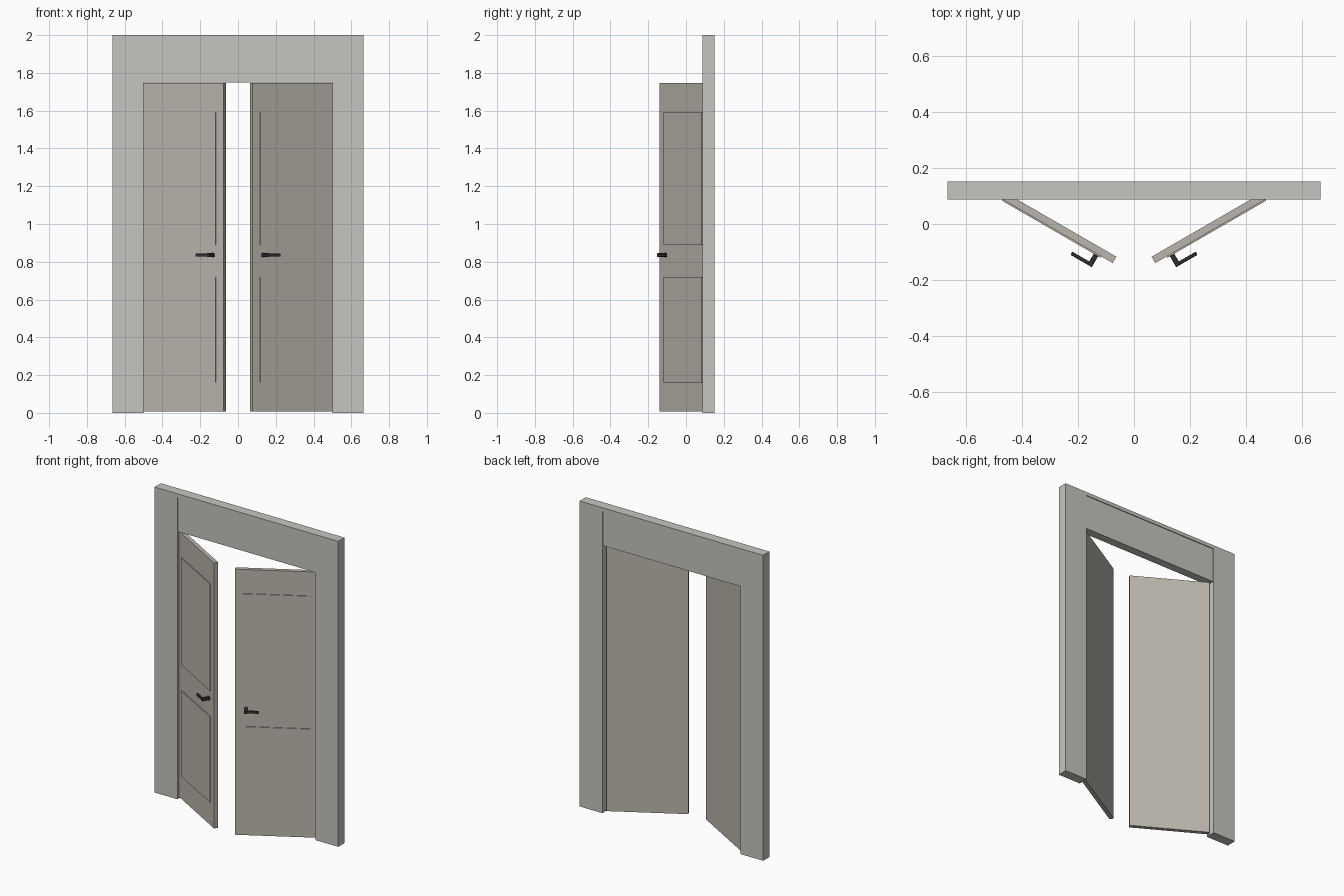
import bpy, bmesh, math
from mathutils import Matrix, Vector

if "Cube" in bpy.data.objects:
    bpy.data.objects.remove(bpy.data.objects["Cube"])


def material(name, rgb):
    m = bpy.data.materials.new(name)
    m.diffuse_color = (*rgb, 1)
    m.use_nodes = True
    m.node_tree.nodes["Principled BSDF"].inputs["Base Color"].default_value = m.diffuse_color
    return m


FRAME = material("painted_frame", (0.56, 0.56, 0.53))
DOOR = material("painted_door", (0.50, 0.47, 0.42))
METAL = material("dark_metal", (0.03, 0.03, 0.03))


def box(name, lo, hi, mat, matrix=None, bevel=0.0, mirror=False):
    """Box between two corners, optionally placed by a matrix and mirrored in x."""
    lo, hi = Vector(lo), Vector(hi)
    bm = bmesh.new()
    bmesh.ops.create_cube(bm, size=1)
    for v in bm.verts:
        v.co = Vector([(lo[i] + hi[i]) / 2 + v.co[i] * (hi[i] - lo[i]) for i in range(3)])
    if matrix:
        bm.transform(matrix)
    bmesh.ops.recalc_face_normals(bm, faces=bm.faces)
    me = bpy.data.meshes.new(name)
    bm.to_mesh(me)
    bm.free()
    me.materials.append(mat)
    ob = bpy.data.objects.new(name, me)
    bpy.context.collection.objects.link(ob)
    if bevel:
        b = ob.modifiers.new("Bevel", "BEVEL")
        b.width = bevel
        b.segments = 2
    if mirror:
        ob.modifiers.new("Mirror", "MIRROR").use_axis[0] = True
    return ob


# door frame: posts, slightly recessed header, thin top cap
Y0, Y1 = 0.087, 0.152
box("frame_posts", (-0.665, Y0, 0), (-0.50, Y1, 1.976), FRAME, mirror=True)
box("frame_header", (-0.50, Y0 + 0.005, 1.75), (0.50, Y1 - 0.005, 1.976), FRAME)
box("frame_top_cap", (-0.665, Y0, 1.976), (0.665, Y1, 2.0), FRAME)

# leaf axes: local x runs from free edge to hinge, local y points into the leaf
leaf = Matrix.Translation((-0.076, -0.139, 0)) @ Matrix(
    ((-math.cos(math.pi / 6), 0.5, 0, 0),
     (0.5, math.cos(math.pi / 6), 0, 0),
     (0, 0, 1, 0), (0, 0, 0, 1)))

# door leaves, opened 30 degrees
box("door_leaves", (0, 0, 0.008), (0.49, 0.026, 1.747), DOOR, leaf, mirror=True)

# thin raised panels on the front of each leaf
for name, z0, z1 in (("lower_panels", 0.16, 0.72), ("upper_panels", 0.89, 1.59)):
    box(name, (0.047, -0.005, z0), (0.452, 0.004, z1), DOOR, leaf, mirror=True)

# lever handles
Z = 0.835
box("handle_stems", (0.057, -0.05, Z - 0.011), (0.075, 0.005, Z + 0.011), METAL, leaf, 0.003, True)
box("handle_levers", (0.06, -0.05, Z - 0.008), (0.145, -0.037, Z + 0.008), METAL, leaf, 0.003, True)
